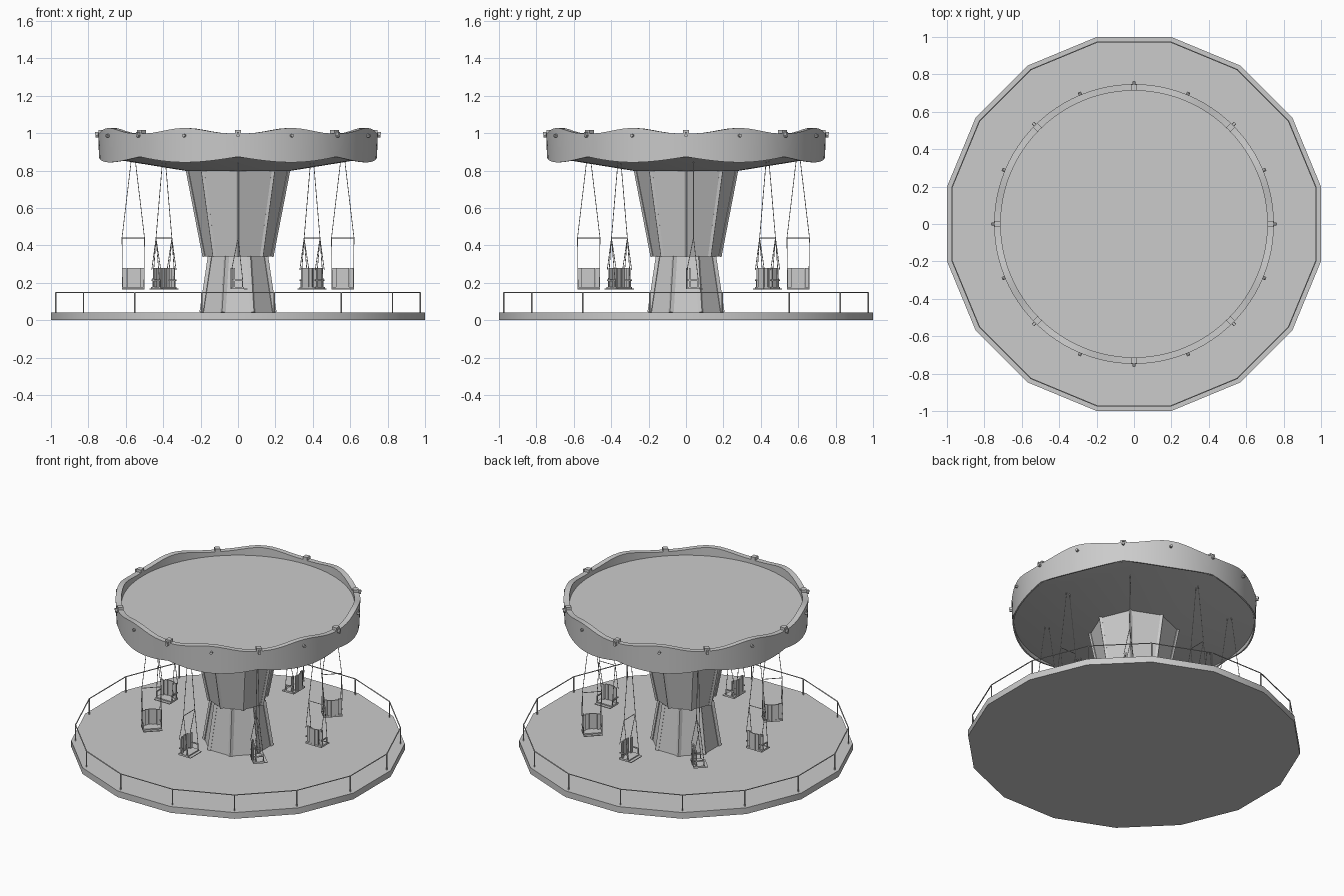
import bpy, bmesh, math
from math import sin, cos, pi, radians
from mathutils import Vector, Matrix

if "Cube" in bpy.data.objects:
    bpy.data.objects.remove(bpy.data.objects["Cube"])


def finish(bm, name, smooth=False):
    bmesh.ops.recalc_face_normals(bm, faces=bm.faces)
    me = bpy.data.meshes.new(name)
    bm.to_mesh(me)
    bm.free()
    ob = bpy.data.objects.new(name, me)
    bpy.context.collection.objects.link(ob)
    if smooth:
        bpy.context.view_layer.objects.active = ob
        ob.select_set(True)
        bpy.ops.object.shade_smooth_by_angle(angle=radians(30))
        ob.select_set(False)
    return ob


def polar(r, a, z):
    return Vector((r * cos(a), r * sin(a), z))


def bar(bm, p, q, r, n=6):
    p, q = Vector(p), Vector(q)
    d = q - p
    m = Matrix.Translation((p + q) / 2) @ d.to_track_quat('Z', 'Y').to_matrix().to_4x4()
    bmesh.ops.create_cone(bm, cap_ends=True, segments=n, radius1=r, radius2=r,
                          depth=d.length, matrix=m)


def box(bm, c, s, rot=0):
    m = Matrix.Rotation(rot, 4, 'Z') @ Matrix.Translation(c) @ Matrix.Diagonal((*s, 1))
    bmesh.ops.create_cube(bm, size=1, matrix=m)


def lathe(bm, profile, n, start=0):
    # profile of (radius, height), where height is a number or a function of angle
    rings = []
    for r, z in profile:
        angles = [start + 2 * pi * i / n for i in range(n)]
        rings.append([bm.verts.new(polar(r, a, z(a) if callable(z) else z)) for a in angles])
    for lo, hi in zip(rings, rings[1:]):
        for i in range(n):
            j = (i + 1) % n
            bm.faces.new((lo[i], lo[j], hi[j], hi[i]))
    bm.faces.new(rings[0])
    bm.faces.new(rings[-1])


# round base with sixteen sides
bm = bmesh.new()
lathe(bm, [(1.0196, 0), (1.0196, 0.042)], 16, pi / 16)
finish(bm, "base_platform", True)

# railing around the base
bm = bmesh.new()
for i in range(16):
    a, b = pi / 16 + i * pi / 8, pi / 16 + (i + 1) * pi / 8
    bar(bm, polar(0.993, a, 0.04), polar(0.993, a, 0.148), 0.004)
    bar(bm, polar(0.993, a, 0.148), polar(0.993, b, 0.148), 0.0035)
finish(bm, "railing")


# octagonal column in two tapered parts with corner ribs
def column(name, r0, z0, r1, z1, start, rib):
    bm = bmesh.new()
    lathe(bm, [(r0, z0), (r1, z1)], 8, start)
    finish(bm, name)
    bm = bmesh.new()
    for i in range(8):
        a = start + i * pi / 4
        bar(bm, polar(r0, a, z0), polar(r1, a, z1), rib, 4)
    finish(bm, name + "_ribs")


column("lower_column", 0.208, 0.042, 0.16, 0.34, pi / 8, 0.015)
column("upper_column", 0.178, 0.34, 0.268, 0.805, 0, 0.012)


# canopy: cone underneath, scalloped skirt around, flat disc on top
def skirt_low(a):
    return 0.874 - 0.03 * abs(sin(4 * a))


def skirt_high(a):
    return 0.998 + 0.03 * (0.5 - 0.5 * cos(8 * a)) ** 1.4


bm = bmesh.new()
lathe(bm, [(0.27, 0.797), (0.733, 0.872), (0.734, skirt_low), (0.743, skirt_low),
           (0.748, skirt_high), (0.713, skirt_high), (0.713, 0.97)], 96)
finish(bm, "canopy", True)

# bolts and brackets on the canopy rim
bm = bmesh.new()
for i in range(16):
    a = i * pi / 8
    bar(bm, polar(0.74, a, 0.987), polar(0.763, a, 0.987), 0.009, 8)
    if i % 2 == 0:
        box(bm, (0.73, 0, 1.0), (0.034, 0.032, 0.034), a)
        box(bm, (0.752, 0, 1.0), (0.026, 0.012, 0.012), a)
finish(bm, "rim_bolts")

# eight hanging swings, facing along the direction of travel
for i in range(8):
    a = i * pi / 4
    place = Matrix.Translation((0.56 * cos(a), 0.56 * sin(a) + 0.04, 0)) @ Matrix.Rotation(a, 4, 'Z')
    bm = bmesh.new()
    for s in (-1, 1):
        bar(bm, (s * 0.01, 0, 0.86), (s * 0.06, 0, 0.44), 0.002, 5)
        bar(bm, (s * 0.06, 0, 0.44), (s * 0.058, -0.034, 0.27), 0.002, 5)
        bar(bm, (s * 0.06, 0, 0.44), (s * 0.058, 0.025, 0.215), 0.002, 5)
    bar(bm, (-0.06, 0, 0.44), (0.06, 0, 0.44), 0.0025, 6)
    finish(bm, "swing_ropes").matrix_world = place
    bm = bmesh.new()
    box(bm, (0, -0.002, 0.172), (0.118, 0.07, 0.012))
    for k in range(5):
        # slats wrap slightly around the sitter
        y = -0.036 + 0.004 * (k - 2) ** 2
        box(bm, (-0.047 + k * 0.0235, y, 0.224), (0.0225, 0.008, 0.112))
    for s in (-1, 1):
        box(bm, (s * 0.057, -0.004, 0.213), (0.005, 0.062, 0.008))
        box(bm, (s * 0.057, 0.025, 0.195), (0.005, 0.006, 0.04))
    box(bm, (0, 0.042, 0.168), (0.118, 0.02, 0.005))
    finish(bm, "swing_seat").matrix_world = place
